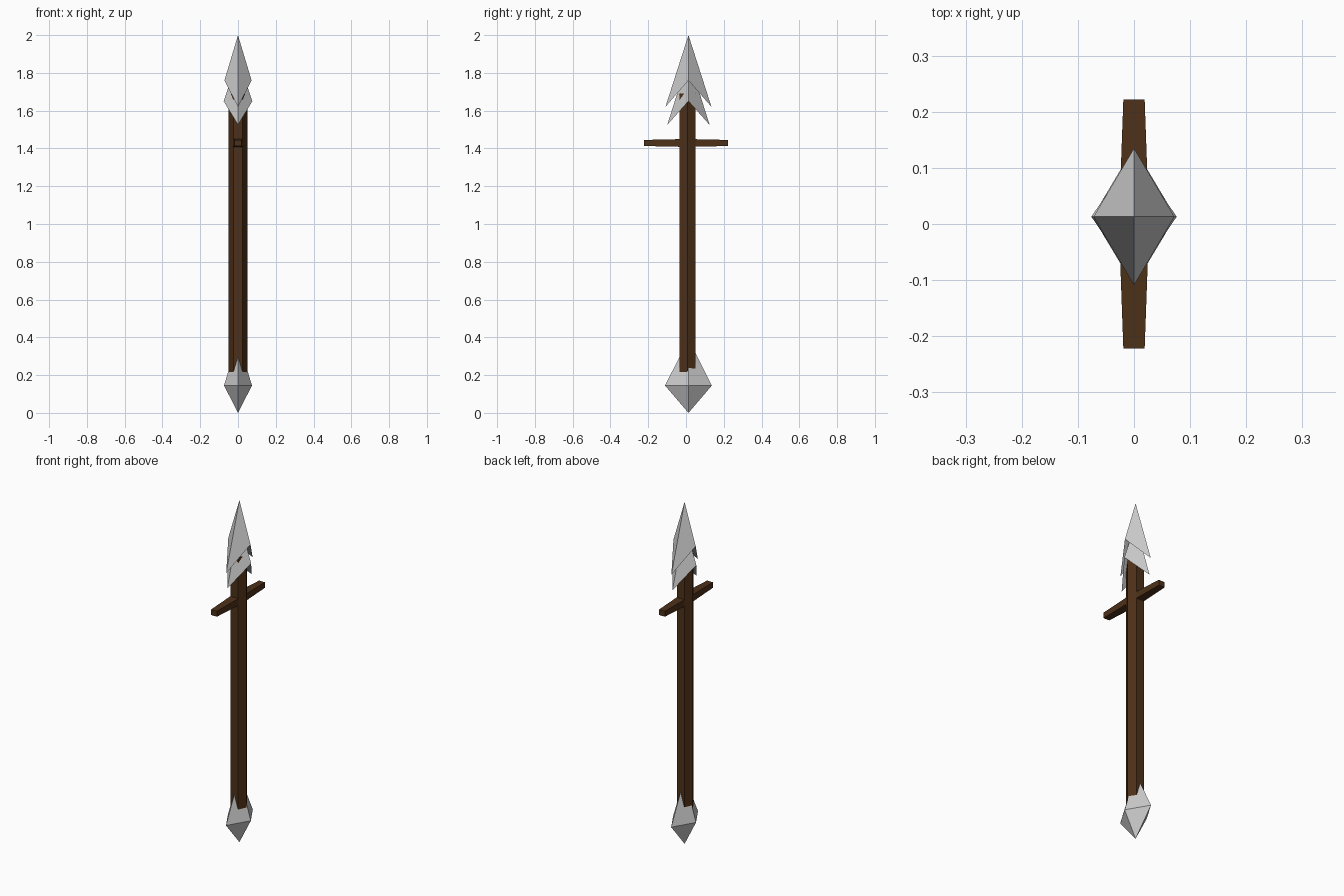
import bpy, bmesh, math

if "Cube" in bpy.data.objects:
    bpy.data.objects.remove(bpy.data.objects["Cube"])

wood = bpy.data.materials.new("dark_wood")
wood.diffuse_color = (0.075, 0.03, 0.009, 1)
wood.use_nodes = True
wood.node_tree.nodes["Principled BSDF"].inputs["Base Color"].default_value = wood.diffuse_color


def make(name, verts, faces, mat=None):
    mesh = bpy.data.meshes.new(name)
    mesh.from_pydata(verts, [], faces)
    bm = bmesh.new()
    bm.from_mesh(mesh)
    bmesh.ops.recalc_face_normals(bm, faces=bm.faces)
    bm.to_mesh(mesh)
    bm.free()
    if mat:
        mesh.materials.append(mat)
    obj = bpy.data.objects.new(name, mesh)
    bpy.context.collection.objects.link(obj)
    return obj


def diamond(name, rx, ry, cy, z_apex, z_x, z_y, z_base):
    """Four-sided point: apex, corners on x and y, and an underside centre."""
    verts = [(0, cy, z_apex), (rx, cy, z_x), (0, cy + ry, z_y),
             (-rx, cy, z_x), (0, cy - ry, z_y), (0, cy, z_base)]
    faces = []
    for i in range(4):
        a, b = 1 + i, 1 + (i + 1) % 4
        faces += [(0, a, b), (5, b, a)]
    return make(name, verts, faces)


# Barbed head: two nested points whose y corners sweep down
diamond("spear_tip", 0.072, 0.122, 0.013, 2.0, 1.76, 1.62, 1.76)
diamond("lower_barbs", 0.076, 0.112, 0.013, 1.88, 1.65, 1.525, 1.65)

# Weighted butt
diamond("butt_spike", 0.074, 0.124, 0.013, 0.39, 0.145, 0.145, 0.0)

# Hexagonal shaft
ring = [(0.049 * math.cos(math.tau * i / 6), 0.008 + 0.049 * math.sin(math.tau * i / 6))
        for i in range(6)]
make("shaft", [(x, y, z) for z in (0.2, 1.69) for x, y in ring],
     [tuple(range(6)), tuple(range(6, 12))] +
     [(i, (i + 1) % 6, 6 + (i + 1) % 6, 6 + i) for i in range(6)], wood)

# Crossguard tapering from the middle to both ends
sections = [(-0.222, 0.019, 0.016), (0, 0.027, 0.021), (0.222, 0.019, 0.016)]
verts = [(sx * hx, y, 1.429 + sz * hz) for y, hx, hz in sections
         for sx, sz in ((-1, -1), (1, -1), (1, 1), (-1, 1))]
faces = [(0, 1, 2, 3), (8, 9, 10, 11)]
for s in (0, 4):
    faces += [(s + i, s + (i + 1) % 4, s + 4 + (i + 1) % 4, s + 4 + i) for i in range(4)]
make("crossguard", verts, faces, wood)
